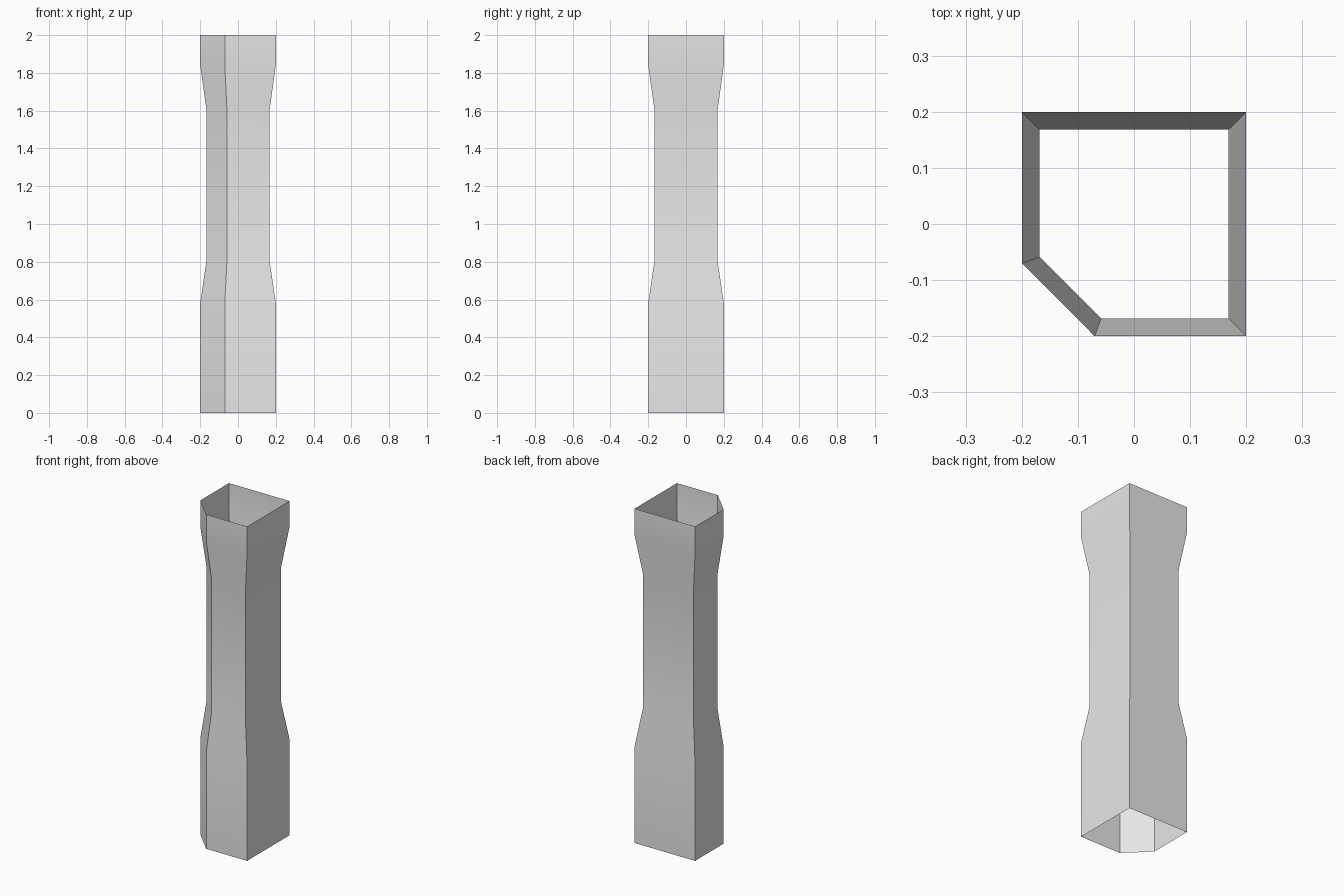
import bpy, math

cube = bpy.data.objects.get("Cube")
if cube:
    bpy.data.objects.remove(cube, do_unlink=True)

# Plain grey material
grey = bpy.data.materials.new("plain grey")
grey.use_nodes = True
colour = (0.8, 0.8, 0.8, 1)
grey.diffuse_color = colour
grey.node_tree.nodes["Principled BSDF"].inputs["Base Color"].default_value = colour

# Square section with one cut corner, and its scale at each height
section = [(-0.2, -0.07), (-0.07, -0.2), (0.2, -0.2), (0.2, 0.2), (-0.2, 0.2)]
waist = 0.84
levels = [(0, 1), (0.58, 1), (0.8, waist), (1.61, waist), (1.84, 1), (2, 1)]

# Open-ended shell, one ring per level
n = len(section)
verts = [(x * s, y * s, z) for z, s in levels for x, y in section]
faces = [(r * n + i, r * n + (i + 1) % n, (r + 1) * n + (i + 1) % n, (r + 1) * n + i)
         for r in range(len(levels) - 1) for i in range(n)]
mesh = bpy.data.meshes.new("column_shell")
mesh.from_pydata(verts, [], faces)
mesh.materials.append(grey)
column = bpy.data.objects.new("column_shell", mesh)
bpy.context.collection.objects.link(column)

# Smooth along the height, sharp at the corners
bpy.context.view_layer.objects.active = column
column.select_set(True)
bpy.ops.object.shade_smooth_by_angle(angle=math.radians(30))
